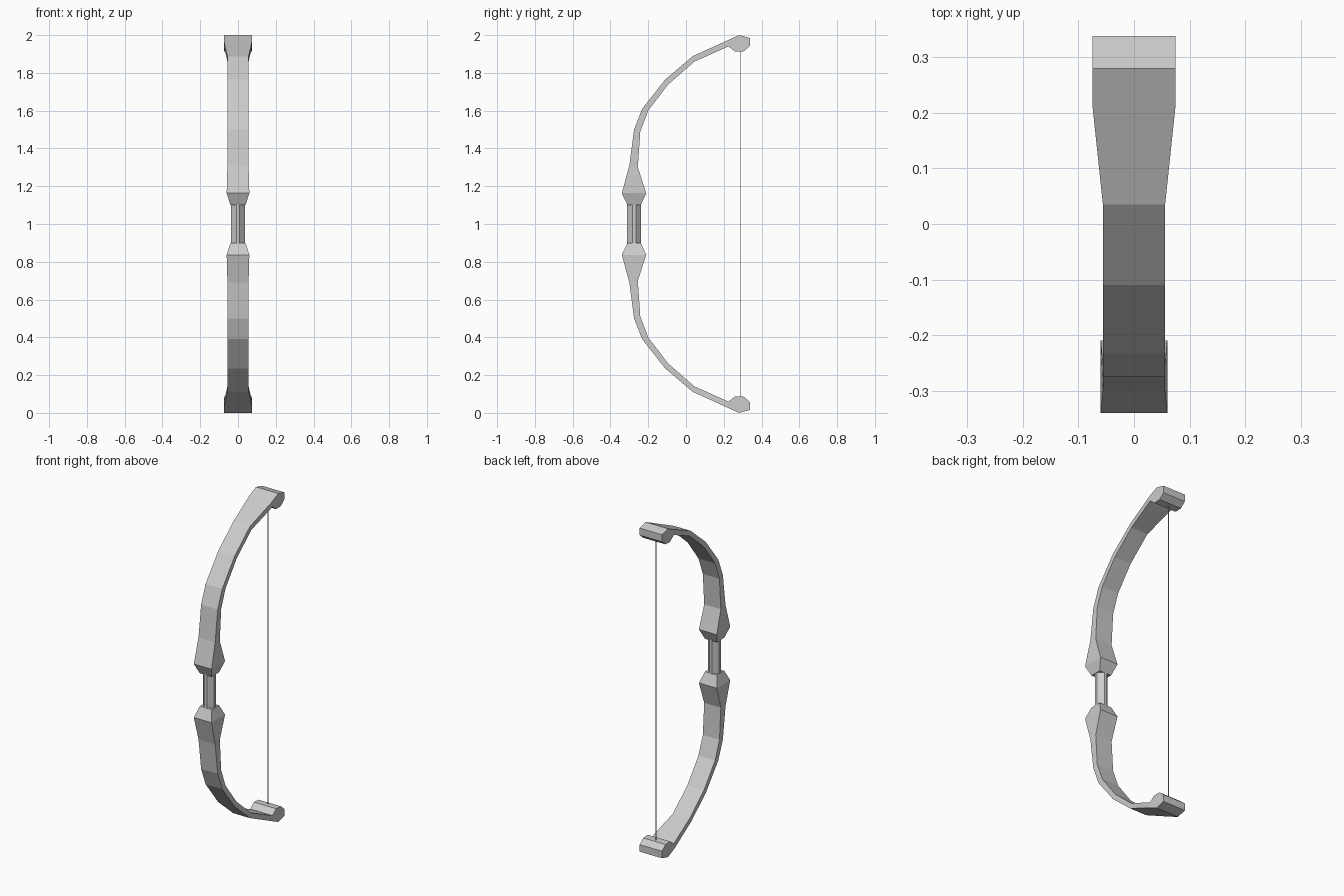
import bpy, bmesh, math

old = bpy.data.objects.get("Cube")
if old:
    bpy.data.objects.remove(old)


def material(name, rgb):
    m = bpy.data.materials.new(name)
    m.use_nodes = True
    m.diffuse_color = (*rgb, 1)
    m.node_tree.nodes["Principled BSDF"].inputs["Base Color"].default_value = (*rgb, 1)
    return m


grey = material("plain grey", (0.6, 0.6, 0.6))


def finish(name, bm):
    bmesh.ops.recalc_face_normals(bm, faces=bm.faces)
    me = bpy.data.meshes.new(name)
    bm.to_mesh(me)
    bm.free()
    me.materials.append(grey)
    ob = bpy.data.objects.new(name, me)
    bpy.context.collection.objects.link(ob)
    return ob


def loft(name, rings):
    bm = bmesh.new()
    loops = [[bm.verts.new(p) for p in ring] for ring in rings]
    for a, b in zip(loops, loops[1:]):
        for i in range(len(a)):
            j = (i + 1) % len(a)
            bm.faces.new((a[i], a[j], b[j], b[i]))
    bm.faces.new(loops[0])
    bm.faces.new(loops[-1])
    return finish(name, bm)


# limb stations: front (y, z), back (y, z), half width
stations = [
    ((-0.31, 1.10), (-0.24, 1.10), 0.04),
    ((-0.34, 1.163), (-0.21, 1.163), 0.06),
    ((-0.30, 1.31), (-0.255, 1.30), 0.056),
    ((-0.275, 1.50), (-0.242, 1.49), 0.056),
    ((-0.232, 1.61), (-0.20, 1.60), 0.056),
    ((-0.11, 1.765), (-0.095, 1.738), 0.056),
    ((0.035, 1.888), (0.045, 1.86), 0.056),
    ((0.215, 1.970), (0.225, 1.94), 0.075),
    ((0.28, 2.0), (0.26, 1.912), 0.075),
    ((0.338, 1.985), (0.305, 1.914), 0.075),
    ((0.338, 1.978), (0.338, 1.942), 0.075),
]


def limb(name, flip):
    rings = []
    for (fy, fz), (by, bz), w in stations:
        if flip:
            fz, bz = 2 - fz, 2 - bz
        rings.append([(-w, fy, fz), (w, fy, fz), (w, by, bz), (-w, by, bz)])
    return loft(name, rings)


limb("upper_limb", False)
limb("lower_limb", True)

# grip: square post turned on its corner, corners cut flat
r, c = 0.037, 0.009
section = [(r, -c), (r, c), (c, r), (-c, r), (-r, c), (-r, -c), (-c, -r), (c, -r)]
loft("grip", [[(x, y - 0.275, z) for x, y in section] for z in (0.895, 1.105)])


# bowstring
def circle(z, rad=0.0025, n=6):
    return [(rad * math.cos(math.tau * i / n), 0.29 + rad * math.sin(math.tau * i / n), z)
            for i in range(n)]


loft("bowstring", [circle(0.08), circle(1.92)])
